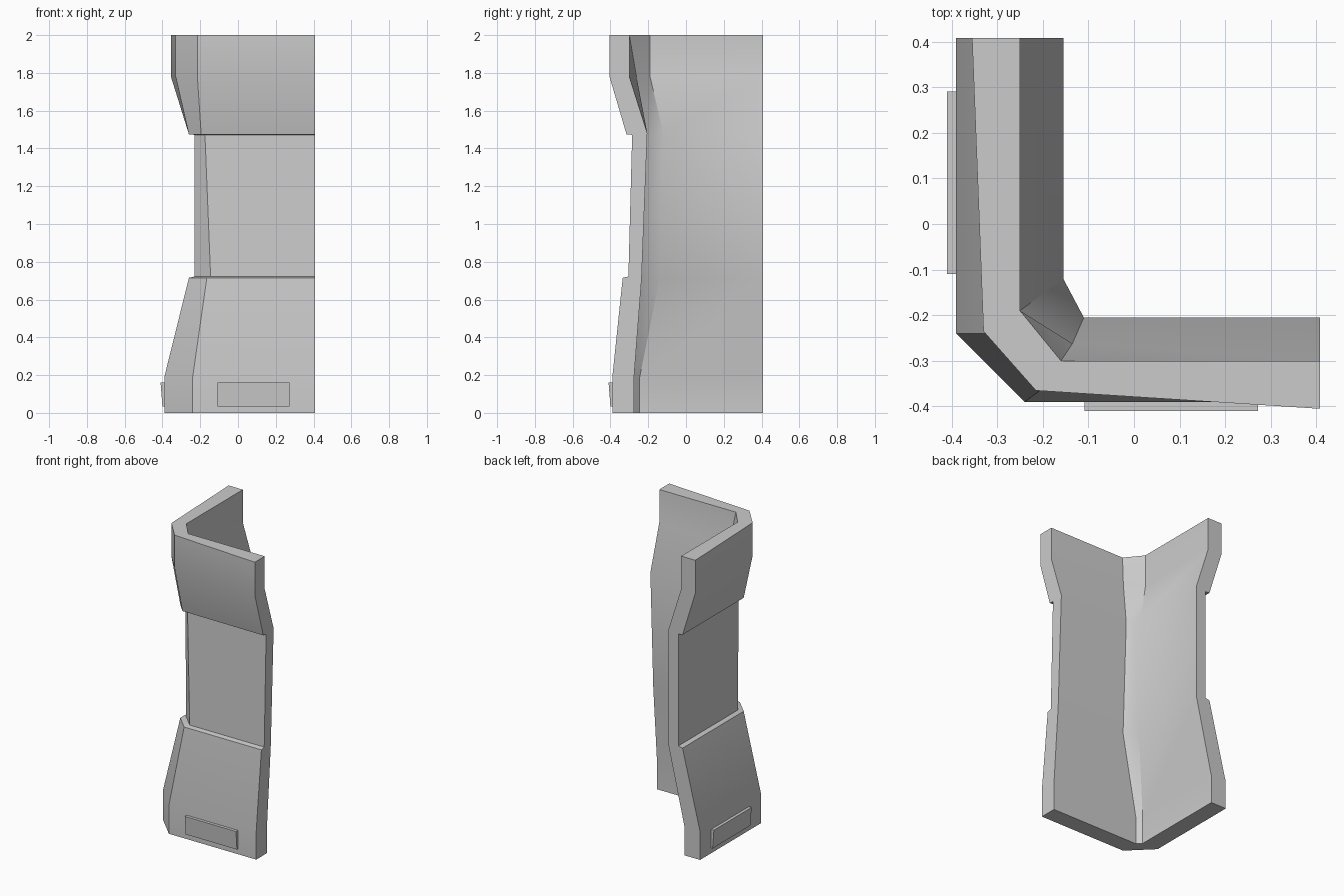
import bpy, bmesh

if "Cube" in bpy.data.objects:
    bpy.data.objects.remove(bpy.data.objects["Cube"])

E = 0.408  # wall ends in +x and +y

# rows: z, front wall y at its end, corner point a (x, y), corner point b (x, y), side wall x at its end
OUTER = [
    (0.00, -0.39, -0.24, -0.39, -0.39, -0.24, -0.39),
    (0.19, -0.39, -0.24, -0.39, -0.39, -0.24, -0.39),
    (0.715, -0.335, -0.165, -0.335, -0.26, -0.24, -0.26),
    (0.722, -0.305, -0.145, -0.305, -0.23, -0.22, -0.23),
    (1.472, -0.285, -0.175, -0.285, -0.23, -0.23, -0.23),
    (1.475, -0.315, -0.195, -0.31, -0.26, -0.24, -0.26),
    (1.78, -0.405, -0.215, -0.365, -0.33, -0.235, -0.355),
    (2.00, -0.405, -0.215, -0.365, -0.33, -0.235, -0.355),
]
INNER = [
    (0.00, -0.275, -0.245, -0.275, -0.275, -0.245, -0.275),
    (0.19, -0.275, -0.245, -0.275, -0.275, -0.245, -0.275),
    (0.71, -0.235, -0.11, -0.235, -0.155, -0.14, -0.155),
    (1.48, -0.205, -0.11, -0.205, -0.155, -0.12, -0.155),
    (1.78, -0.30, -0.135, -0.262, -0.25, -0.19, -0.25),
    (2.00, -0.30, -0.16, -0.30, -0.25, -0.19, -0.25),
]


def finish(bm, name):
    bmesh.ops.recalc_face_normals(bm, faces=bm.faces)
    mesh = bpy.data.meshes.new(name)
    bm.to_mesh(mesh)
    bm.free()
    ob = bpy.data.objects.new(name, mesh)
    bpy.context.collection.objects.link(ob)
    return ob


def sheet(bm, rows):
    grid = [[bm.verts.new(p) for p in ((E, ye, z), (ax, ay, z), (bx, by, z), (xe, E, z))]
            for z, ye, ax, ay, bx, by, xe in rows]
    for lo, hi in zip(grid, grid[1:]):
        for i in range(3):
            bm.faces.new((lo[i], lo[i + 1], hi[i + 1], hi[i]))
    return grid


# L-shaped corner wall: outer and inner skins closed by caps
bm = bmesh.new()
out, inn = sheet(bm, OUTER), sheet(bm, INNER)
for k in (0, -1):
    bm.faces.new(out[k] + inn[k][::-1])
    bm.faces.new([r[k] for r in out] + [r[k] for r in inn][::-1])
wall = finish(bm, "corner_wall")
bpy.context.view_layer.objects.active = wall
wall.select_set(True)
bpy.ops.object.shade_smooth_by_angle()


# Raised foot panels, slightly leaning outwards at the top
def panel(name, a, b, swap):
    bm = bmesh.new()
    prof = [(-0.37, 0.035), (-0.40, 0.035), (-0.41, 0.16), (-0.37, 0.16)]
    ends = [[bm.verts.new((d, t, z) if swap else (t, d, z)) for d, z in prof] for t in (a, b)]
    for e in ends:
        bm.faces.new(e)
    for i in range(4):
        j = (i + 1) % 4
        bm.faces.new((ends[0][i], ends[0][j], ends[1][j], ends[1][i]))
    finish(bm, name)


panel("front_panel", -0.108, 0.272, False)
panel("side_panel", -0.11, 0.29, True)
